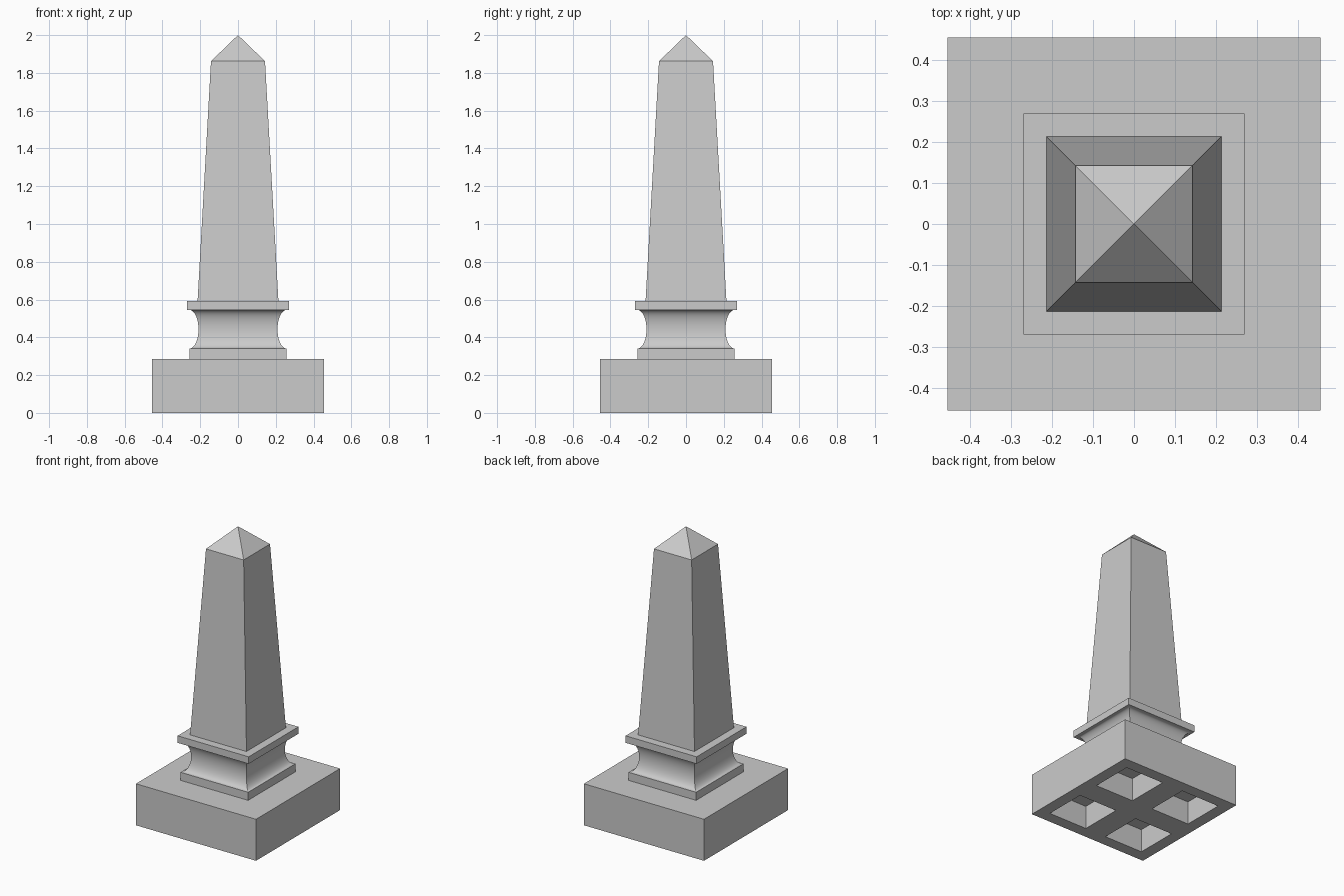
import bpy, bmesh, math

cube = bpy.data.objects.get("Cube")
if cube:
    bpy.data.objects.remove(cube, do_unlink=True)

# Single stone colour
stone = bpy.data.materials.new("grey_stone")
stone.use_nodes = True
colour = (0.6, 0.6, 0.6, 1)
stone.diffuse_color = colour
stone.node_tree.nodes["Principled BSDF"].inputs["Base Color"].default_value = colour


def finish(bm, name):
    bmesh.ops.recalc_face_normals(bm, faces=bm.faces[:])
    mesh = bpy.data.meshes.new(name)
    bm.to_mesh(mesh)
    bm.free()
    mesh.materials.append(stone)
    obj = bpy.data.objects.new(name, mesh)
    bpy.context.collection.objects.link(obj)
    return obj


def square_stack(name, profile):
    """Loft square rings through (half_width, z) points; zero width makes an apex."""
    bm = bmesh.new()
    rings = []
    for w, z in profile:
        corners = [(-w, -w), (w, -w), (w, w), (-w, w)] if w else [(0, 0)]
        rings.append([bm.verts.new((x, y, z)) for x, y in corners])
    for low, high in zip(rings, rings[1:]):
        for i in range(4):
            j = (i + 1) % 4
            top = [high[j], high[i]] if len(high) == 4 else high
            bm.faces.new([low[i], low[j]] + top)
    bm.faces.new(rings[0][::-1])
    if len(rings[-1]) == 4:
        bm.faces.new(rings[-1])
    return finish(bm, name)


# Base block with four square pockets sunk into its underside
BASE, BASE_TOP, POCKET_DEPTH = 0.456, 0.285, 0.16
bm = bmesh.new()
bmesh.ops.create_grid(bm, x_segments=2, y_segments=2, size=BASE)
bmesh.ops.reverse_faces(bm, faces=bm.faces[:])
quarters = bm.faces[:]
rim = [e for e in bm.edges if e.is_boundary]
sides = bmesh.ops.extrude_edge_only(bm, edges=rim)["geom"]
bmesh.ops.translate(bm, vec=(0, 0, BASE_TOP),
                    verts=[g for g in sides if isinstance(g, bmesh.types.BMVert)])
bmesh.ops.holes_fill(bm, edges=[e for e in bm.edges if e.is_boundary], sides=0)
bmesh.ops.inset_individual(bm, faces=quarters, thickness=BASE / 4)
for pocket in bmesh.ops.extrude_discrete_faces(bm, faces=quarters)["faces"]:
    bmesh.ops.translate(bm, vec=(0, 0, POCKET_DEPTH), verts=pocket.verts[:])
finish(bm, "base_block")

# Pedestal: plinth, concave neck and cap slab
square_stack("plinth", [(0.256, BASE_TOP), (0.256, 0.341)])

STEPS = 20
neck_profile = []
for i in range(STEPS + 1):
    a = math.pi * (i / STEPS - 0.5)
    neck_profile.append((0.257 - 0.048 * math.cos(a), 0.443 + 0.102 * math.sin(a)))
neck = square_stack("concave_neck", neck_profile)
bpy.ops.object.select_all(action="DESELECT")
neck.select_set(True)
bpy.context.view_layer.objects.active = neck
bpy.ops.object.shade_smooth_by_angle(angle=math.radians(35))

square_stack("cap_slab", [(0.27, 0.545), (0.27, 0.593)])

# Tapered shaft with its pyramid tip
square_stack("obelisk_shaft", [(0.214, 0.593), (0.143, 1.862), (0, 2)])
